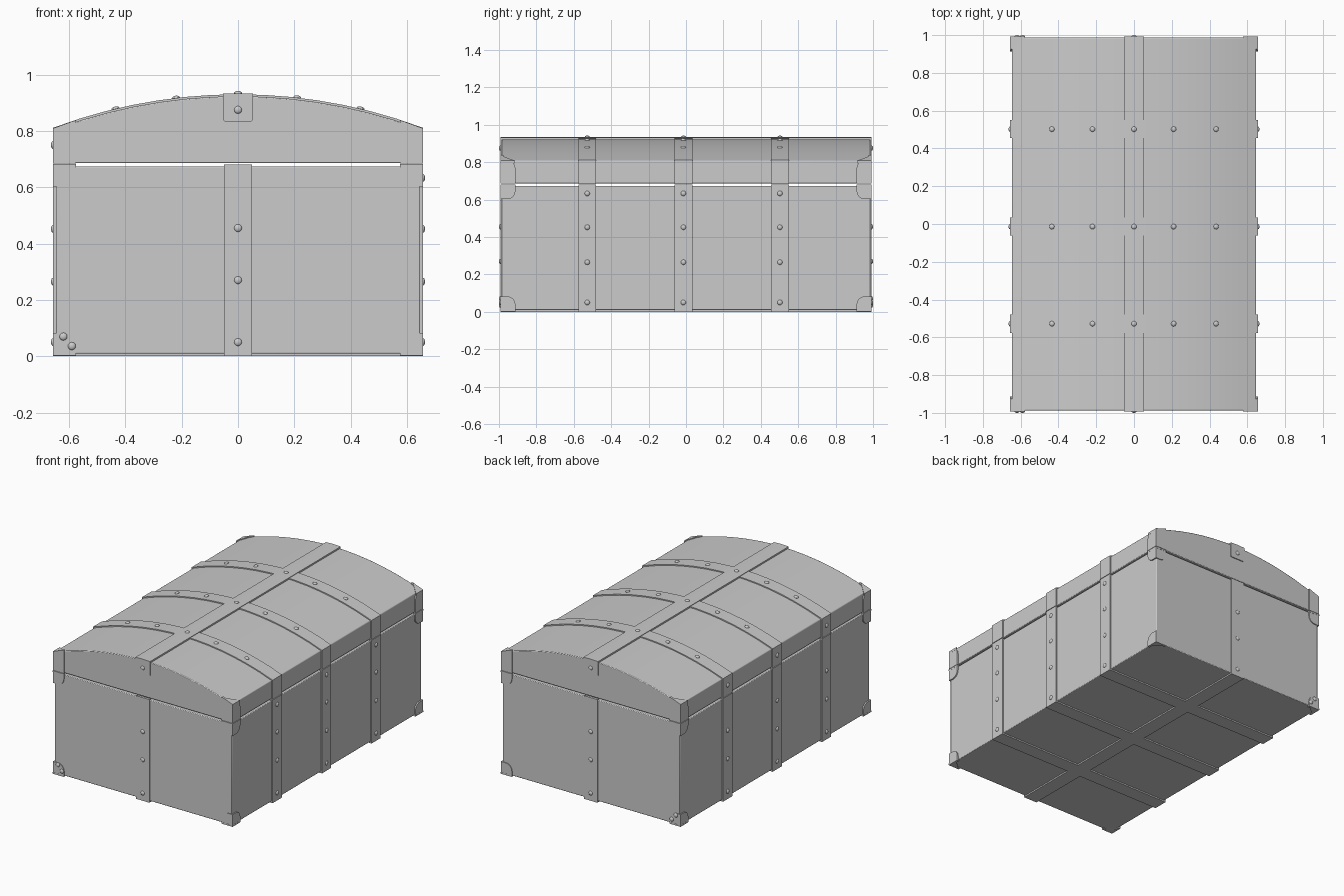
import bpy, bmesh
from math import sin, cos, pi, sqrt, asin
from mathutils import Vector, Matrix

if "Cube" in bpy.data.objects:
    bpy.data.objects.remove(bpy.data.objects["Cube"])

HX, HY = 0.647, 0.987        # wooden shell half sizes
OX, OY = 0.656, 0.993        # outer half sizes over the metal
TOP, R = 0.923, 1.866        # crown height and radius of the lid
STRAPS = (-0.528, -0.014, 0.502)


def arc_z(x, off=0.0):
    return TOP - R + sqrt((R + off) ** 2 - x * x)


def arc(x0, x1, off, n=14):
    return [(x0 + (x1 - x0) * i / n, arc_z(x0 + (x1 - x0) * i / n, off)) for i in range(n + 1)]


def finish(bm, name, bevel=0.0):
    bmesh.ops.recalc_face_normals(bm, faces=bm.faces)
    me = bpy.data.meshes.new(name)
    bm.to_mesh(me)
    bm.free()
    ob = bpy.data.objects.new(name, me)
    bpy.context.collection.objects.link(ob)
    if bevel:
        m = ob.modifiers.new("soft_edges", 'BEVEL')
        m.width, m.segments, m.limit_method, m.angle_limit = bevel, 2, 'ANGLE', 0.7
    bpy.context.view_layer.objects.active = ob
    ob.select_set(True)
    bpy.ops.object.shade_smooth_by_angle(angle=0.6)
    ob.select_set(False)
    return ob


def add_prism(bm, pts, vec):
    f = bm.faces.new([bm.verts.new(p) for p in pts])
    r = bmesh.ops.extrude_face_region(bm, geom=[f], use_keep_orig=True)
    bmesh.ops.translate(bm, vec=Vector(vec), verts=[v for v in r['geom'] if isinstance(v, bmesh.types.BMVert)])


def prism(name, pts, vec, bevel=0.0):
    bm = bmesh.new()
    add_prism(bm, pts, vec)
    return finish(bm, name, bevel)


def mirror(ob, x=True, y=True):
    m = ob.modifiers.new("mirror", 'MIRROR')
    m.use_axis = (x, y, False)


# wooden body and domed lid
prism("chest_body", [(-HX, -HY, 0.009), (HX, -HY, 0.009), (HX, HY, 0.009), (-HX, HY, 0.009)],
      (0, 0, 0.665), 0.004)
lid = [(-HX, 0.686)] + arc(-HX, HX, 0) + [(HX, 0.686)]
prism("chest_lid", [(x, -HY, z) for x, z in lid], (0, 2 * HY, 0), 0.004)

# straps running across the chest
ix = HX - 0.01
u_strap = [(-OX, 0.68), (-OX, 0), (OX, 0), (OX, 0.68), (ix, 0.68), (ix, 0.015), (-ix, 0.015), (-ix, 0.68)]
lid_strap = ([(-OX, 0.684)] + arc(-OX, OX, 0.007) + [(OX, 0.684), (ix, 0.684)]
             + arc(ix, -ix, -0.01) + [(-ix, 0.684)])
for i, y in enumerate(STRAPS):
    prism(f"body_strap_{i + 1}", [(x, y - 0.048, z) for x, z in u_strap], (0, 0.096, 0))
    prism(f"lid_strap_{i + 1}", [(x, y - 0.048, z) for x, z in lid_strap], (0, 0.096, 0))

# long straps running front to back
iy = HY - 0.01
long_u = [(-OY, 0.68), (-OY, 0), (OY, 0), (OY, 0.68), (iy, 0.68), (iy, 0.015), (-iy, 0.015), (-iy, 0.68)]
prism("body_long_strap", [(-0.049, y, z) for y, z in long_u], (0.098, 0, 0))
prism("lid_long_strap", [(-0.054, -OY, 0.905), (0.054, -OY, 0.905), (0.054, -OY, 0.932),
                         (0, -OY, 0.934), (-0.054, -OY, 0.932)], (0, 2 * OY, 0))


def rounded(cx, cz, r, a0, n=5):
    return [(cx + r * cos(a0 + pi / 2 * i / n), cz + r * sin(a0 + pi / 2 * i / n)) for i in range(n + 1)]


# end tabs of the lid strap
tab = [(0.054, 0.931), (-0.054, 0.931)] + rounded(-0.042, 0.845, 0.012, pi) + rounded(0.042, 0.845, 0.012, 1.5 * pi)
mirror(prism("lid_strap_tab", [(x, -OY, z) for x, z in tab], (0, 0.015, 0)), x=False)


# metal corner caps: front plate, side plate and a triangular plate
def plate(d, edge, h, up):
    """Plate from the outer edge inward by d, from height edge by h, inner corner rounded."""
    r = 0.045
    s = 1 if up else -1
    pts = [(edge[0], edge[1]), (edge[0], edge[1] + s * h)]
    for i in range(7):
        a = pi / 2 * i / 6
        pts.append((edge[0] - d + r - r * sin(a), edge[1] + s * (h - r + r * cos(a))))
    return pts + [(edge[0] - d, edge[1])]


T = 0.015
for name, z0, up in (("body_bottom_corner", 0.003, True), ("body_top_corner", 0.682, False)):
    bm = bmesh.new()
    add_prism(bm, [(x, -OY + 0.001, z) for x, z in plate(0.08, (OX, z0), 0.08, up)], (0, T, 0))
    add_prism(bm, [(OX - 0.0005, -y, z) for y, z in plate(0.08, (OY - 0.001, z0), 0.08, up)], (-T, 0, 0))
    add_prism(bm, [(OX, -OY, z0), (OX - 0.075, -OY, z0), (OX, -OY + 0.075, z0)], (0, 0, 0.01 if up else -0.01))
    mirror(finish(bm, name))

bm = bmesh.new()
front = [(OX - 0.08, 0.685), (OX, 0.685)] + arc(OX, OX - 0.08, 0.005, 4)
add_prism(bm, [(x, -OY + 0.001, z) for x, z in front], (0, T, 0))
zs = arc_z(OX, 0.005)
add_prism(bm, [(OX - 0.0005, -y, z) for y, z in plate(0.08, (OY - 0.001, 0.685), zs - 0.685, True)], (-T, 0, 0))
z_in = arc_z(OX - 0.075, 0.006)
add_prism(bm, [(OX, -OY + 0.001, zs), (OX - 0.075, -OY + 0.001, z_in), (OX, -OY + 0.075, zs)], (0, 0, -0.015))
mirror(finish(bm, "lid_corner"))


# domed rivets
rivets = bmesh.new()


def rivet(p, n):
    q = Vector(n).to_track_quat('Z', 'Y').to_matrix().to_4x4()
    mat = Matrix.Translation(p) @ q @ Matrix.Diagonal((0.014, 0.014, 0.008, 1))
    bmesh.ops.create_uvsphere(rivets, u_segments=12, v_segments=8, radius=1, matrix=mat)


for y in STRAPS:
    for x in (-0.435, -0.22, 0, 0.21, 0.435):
        a = asin(x / R)
        rivet((x, y, arc_z(x, 0.007) + (0.004 if x == 0 else 0)), (sin(a), 0, cos(a)))
    for z in (0.05, 0.265, 0.452, 0.633):
        rivet((OX, y, z), (1, 0, 0))
    for z in (0.05, 0.265, 0.452, 0.75):
        rivet((-OX, y, z), (-1, 0, 0))
for s in (-1, 1):
    for x, z in ((0, 0.05), (0, 0.27), (0, 0.455), (0, 0.875), (-0.62, 0.07), (-0.59, 0.036)):
        rivet((x, s * (OY - 0.001), z), (0, s, 0))
finish(rivets, "rivets")
